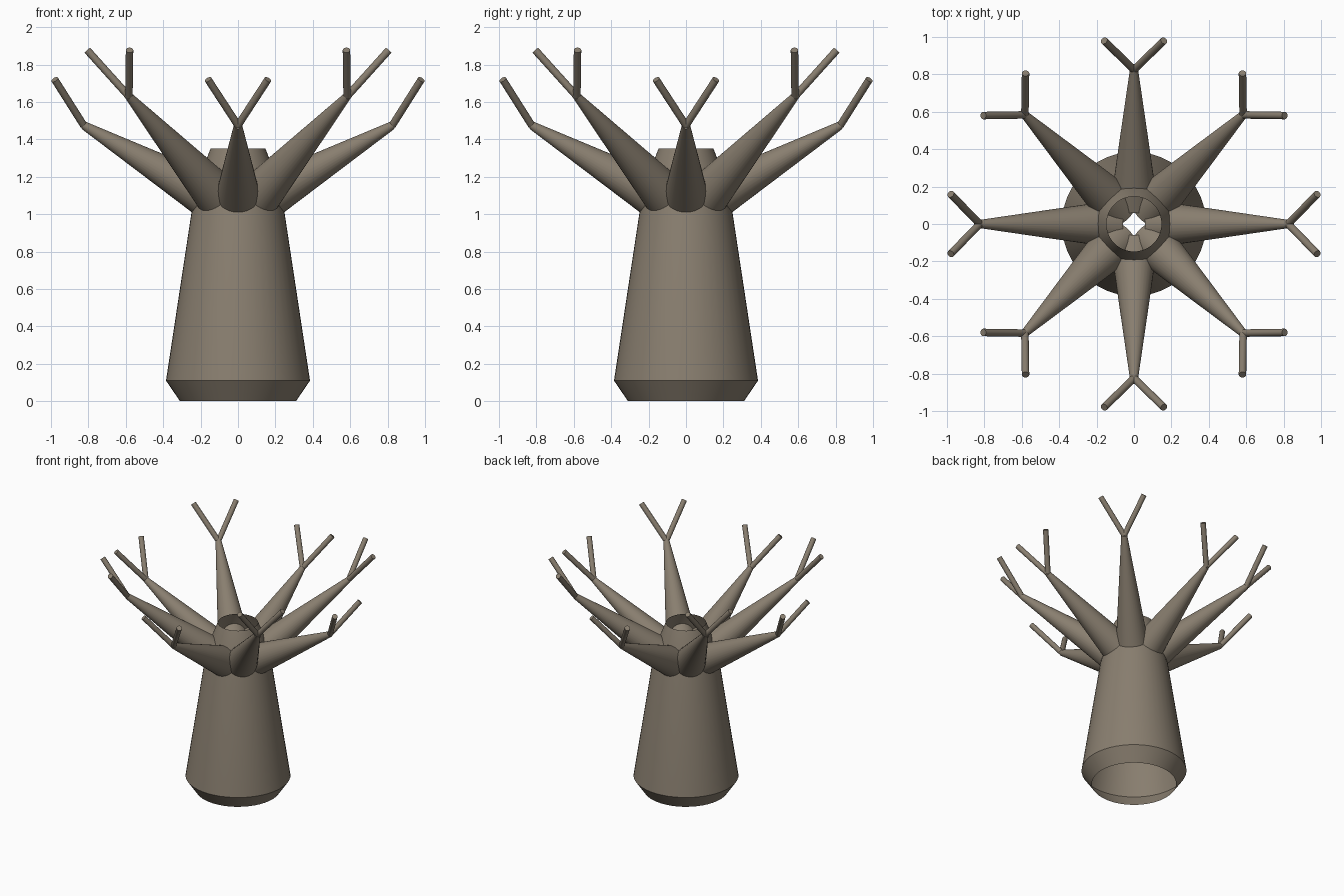
import bpy, bmesh
from math import cos, sin, pi, radians
from mathutils import Vector

if "Cube" in bpy.data.objects:
    bpy.data.objects.remove(bpy.data.objects["Cube"])

bark = bpy.data.materials.new("bark")
bark.diffuse_color = (0.25, 0.21, 0.16, 1)
bark.use_nodes = True
bark.node_tree.nodes["Principled BSDF"].inputs["Base Color"].default_value = bark.diffuse_color


def finish(name, bm):
    me = bpy.data.meshes.new(name)
    bm.to_mesh(me)
    bm.free()
    me.materials.append(bark)
    ob = bpy.data.objects.new(name, me)
    bpy.context.collection.objects.link(ob)
    bpy.ops.object.select_all(action='DESELECT')
    ob.select_set(True)
    bpy.context.view_layer.objects.active = ob
    bpy.ops.object.shade_smooth_by_angle(angle=radians(35))
    return ob


def tube(name, rings, axis, sides, cap_end=False):
    """Loft circles given as (centre, radius) around a common axis."""
    bm = bmesh.new()
    rot = Vector(axis).to_track_quat('Z', 'Y')
    loops = []
    for centre, r in rings:
        loops.append([bm.verts.new(Vector(centre) + rot @ Vector(
            (r * cos(2 * pi * i / sides), r * sin(2 * pi * i / sides), 0)))
            for i in range(sides)])
    for a, b in zip(loops, loops[1:]):
        for i in range(sides):
            j = (i + 1) % sides
            bm.faces.new((a[i], a[j], b[j], b[i]))
    if cap_end:
        bm.faces.new(loops[-1])
    return finish(name, bm)


def limb(name, start, end, r1, r2, sides):
    start, end = Vector(start), Vector(end)
    return tube(name, [(start, r1), (end, r2)], end - start, sides, True)


# hollow trunk, open at both ends
profile = [(0.31, 0), (0.385, 0.11), (0.25, 1.0), (0.19, 1.24), (0.147, 1.35)]
tube("trunk", [((0, 0, z), r) for r, z in profile], (0, 0, 1), 48)

# eight branches, alternately low and steep, each with two forked twigs
for k in range(8):
    a = k * pi / 4
    out, side = Vector((cos(a), sin(a), 0)), Vector((-sin(a), cos(a), 0))
    steep = k % 2
    tip_z, end_z = (1.63, 1.877) if steep else (1.475, 1.72)
    tip = out * 0.825 + Vector((0, 0, tip_z))
    limb(f"branch_{k + 1}", out * 0.12 + Vector((0, 0, 1.07)), tip, 0.125, 0.022, 32)
    for s in (-1, 1):
        end = out * 0.98 + side * (0.16 * s)
        end.z = end_z
        limb(f"twig_{k + 1}_{'left' if s > 0 else 'right'}", tip, end, 0.02, 0.02, 16)
